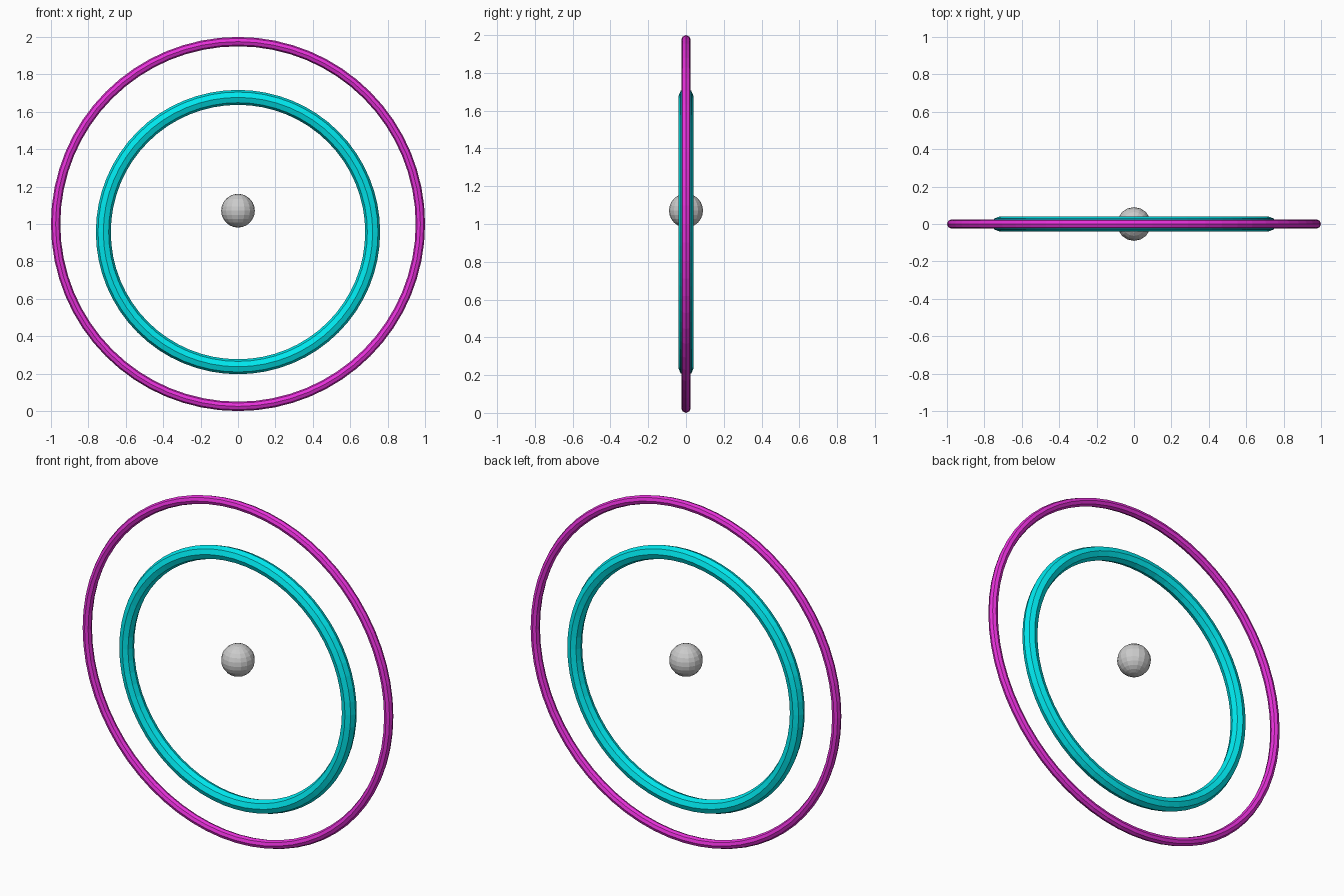
import bpy
from math import radians

if "Cube" in bpy.data.objects:
    bpy.data.objects.remove(bpy.data.objects["Cube"])


def paint(obj, name, color):
    mat = bpy.data.materials.new(name)
    mat.diffuse_color = color
    mat.use_nodes = True
    mat.node_tree.nodes["Principled BSDF"].inputs["Base Color"].default_value = mat.diffuse_color
    obj.data.materials.append(mat)


def ring(name, z, major, minor, color):
    # Upright eight-sided tube ring facing the front
    bpy.ops.mesh.primitive_torus_add(
        major_radius=major, minor_radius=minor,
        major_segments=64, minor_segments=8,
        location=(0, 0, z), rotation=(radians(90), 0, 0))
    obj = bpy.context.object
    obj.name = name
    bpy.ops.object.shade_flat()
    paint(obj, name + "_paint", color)


# Thin outer ring and thicker, slightly lower inner ring
ring("outer_ring", 1.0, 0.975, 0.025, (0.8, 0.03, 0.7, 1))
ring("inner_ring", 0.957, 0.72, 0.04, (0.0, 0.8, 0.85, 1))

# Floating centre ball
bpy.ops.mesh.primitive_uv_sphere_add(
    segments=16, ring_count=12, radius=0.09, location=(0, 0, 1.071))
bpy.context.object.name = "centre_ball"
bpy.ops.object.shade_flat()
